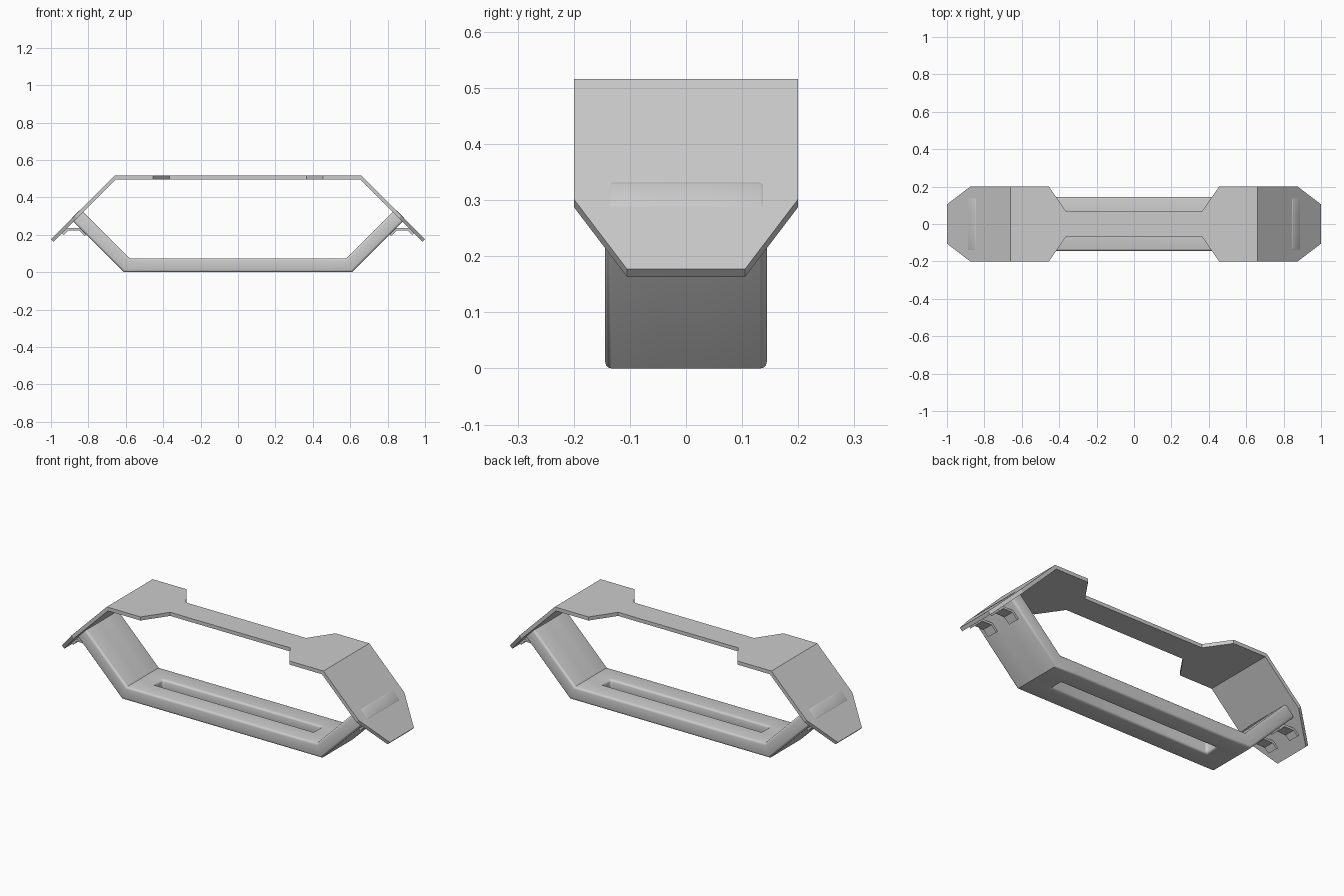
import bpy, bmesh

if "Cube" in bpy.data.objects:
    bpy.data.objects.remove(bpy.data.objects["Cube"])


def link(name, bm):
    mesh = bpy.data.meshes.new(name)
    bm.to_mesh(mesh)
    bm.free()
    obj = bpy.data.objects.new(name, mesh)
    bpy.context.collection.objects.link(obj)
    return obj


def mirrored(half):
    """Right-hand stations (outside to inside) -> full list from left to right."""
    return [(-s[0],) + s[1:] for s in half] + half[::-1]


def folded_sheet(name, stations, thickness, skip=(), face_up=True):
    """Bent sheet from (x, z, [y...]) stations, thickened away from its outer side."""
    bm = bmesh.new()
    rows = [[bm.verts.new((x, y, z)) for y in ys] for x, z, ys in stations]
    for i in range(len(rows) - 1):
        for j in range(len(rows[0]) - 1):
            if (i, j) in skip:
                continue
            quad = [rows[i][j], rows[i + 1][j], rows[i + 1][j + 1], rows[i][j + 1]]
            bm.faces.new(quad if face_up else quad[::-1])
    obj = link(name, bm)
    mod = obj.modifiers.new("thickness", "SOLIDIFY")
    mod.thickness = thickness
    mod.offset = -1
    mod.use_even_offset = True
    return obj


def apply_modifiers(obj):
    bpy.ops.object.select_all(action="DESELECT")
    obj.select_set(True)
    bpy.context.view_layer.objects.active = obj
    for mod in list(obj.modifiers):
        bpy.ops.object.modifier_apply(modifier=mod.name)


# Top plate: wide folded wings joined by a narrow middle strip
plate_half = [(1.0, 0.177, 0.105), (0.875, 0.302, 0.2), (0.661, 0.516, 0.2),
              (0.455, 0.516, 0.2), (0.365, 0.516, 0.07)]
plate = folded_sheet("top_plate",
                     [(x, z, [-w, w]) for x, z, w in mirrored(plate_half)], 0.02)
apply_modifiers(plate)

# Lower frame: thick bent bar with a long slot through its base and rounded edges
ys = [-0.144, -0.036, 0.036, 0.144]
frame_half = [(0.8945, 0.2845, ys), (0.61, 0.0, ys), (0.485, 0.0, ys)]
frame = folded_sheet("lower_frame", mirrored(frame_half), 0.074,
                     skip={(2, 1)}, face_up=False)
bev = frame.modifiers.new("rounding", "BEVEL")
bev.width = 0.012
bev.segments = 3
bev.limit_method = "ANGLE"
bev.angle_limit = 1.05
apply_modifiers(frame)
bpy.ops.object.shade_smooth_by_angle(angle=0.65)

# Brackets: small bent straps tying the frame arms to the plate wings
strap = [(0.94, 0.208), (0.912, 0.236), (0.846, 0.236), (0.812, 0.202),
         (0.8205, 0.1935), (0.851, 0.224), (0.907, 0.224), (0.9315, 0.1995)]
for side, sx in (("right", 1), ("left", -1)):
    for place, yc in (("front", -0.078), ("back", 0.078)):
        bm = bmesh.new()
        face = bm.faces.new([bm.verts.new((sx * x, yc - 0.03, z)) for x, z in strap])
        new = bmesh.ops.extrude_face_region(bm, geom=[face])["geom"]
        bmesh.ops.translate(bm, vec=(0, 0.06, 0),
                            verts=[v for v in new if isinstance(v, bmesh.types.BMVert)])
        bmesh.ops.recalc_face_normals(bm, faces=bm.faces)
        link(f"bracket_{side}_{place}", bm)
